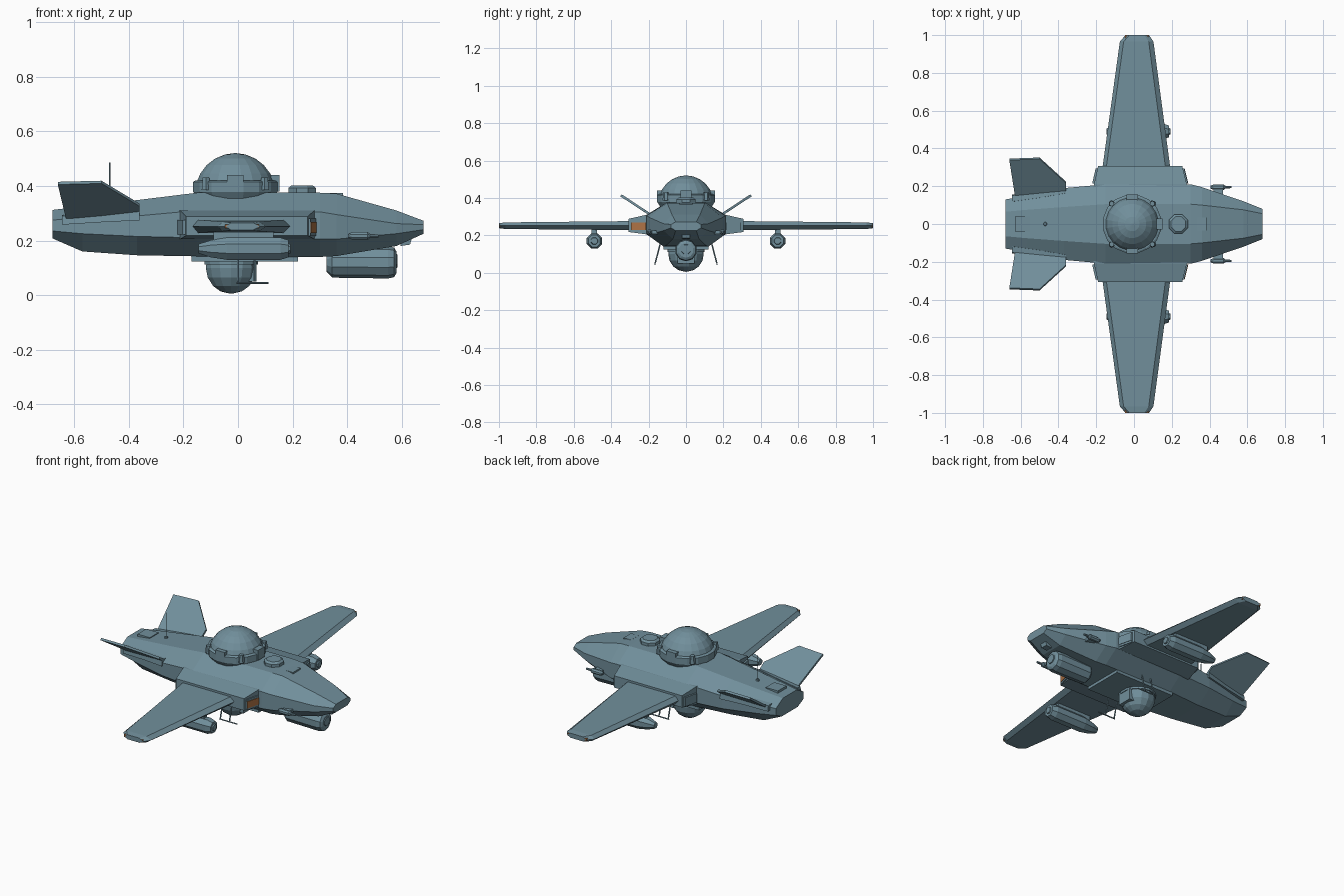
import bpy, bmesh, math
from mathutils import Vector

if "Cube" in bpy.data.objects:
    bpy.data.objects.remove(bpy.data.objects["Cube"])


def mat(name, c):
    m = bpy.data.materials.new(name)
    m.diffuse_color = (*c, 1)
    m.use_nodes = True
    m.node_tree.nodes["Principled BSDF"].inputs["Base Color"].default_value = m.diffuse_color
    return m


BLUE = mat("blue_grey", (0.165, 0.275, 0.33))
ORANGE = mat("dull_orange", (0.42, 0.17, 0.06))


def finish(name, bm, m=BLUE):
    bmesh.ops.recalc_face_normals(bm, faces=bm.faces)
    me = bpy.data.meshes.new(name)
    bm.to_mesh(me)
    bm.free()
    me.materials.append(m)
    ob = bpy.data.objects.new(name, me)
    bpy.context.collection.objects.link(ob)
    return ob


def loft(name, rings, m=BLUE):
    """Skin a list of equal-length point rings and cap both ends."""
    bm = bmesh.new()
    vs = [[bm.verts.new(p) for p in r] for r in rings]
    n = len(vs[0])
    for a, b in zip(vs, vs[1:]):
        for i in range(n):
            j = (i + 1) % n
            bm.faces.new((a[i], a[j], b[j], b[i]))
    bm.faces.new(vs[0])
    bm.faces.new(vs[-1])
    return finish(name, bm, m)


def box(name, x0, x1, y0, y1, z0, z1, m=BLUE):
    ring = lambda x: [(x, y0, z0), (x, y1, z0), (x, y1, z1), (x, y0, z1)]
    return loft(name, [ring(x0), ring(x1)], m)


def tube(name, y, z, stations, n=8, m=BLUE):
    """Round body along x; stations are (x, radius)."""
    return loft(name, [[(x, y + r * math.cos(math.tau * (i + .5) / n),
                         z + r * math.sin(math.tau * (i + .5) / n)) for i in range(n)]
                       for x, r in stations], m)


def turned(name, x, y, stations, n=16, m=BLUE):
    """Round body along z; stations are (z, radius)."""
    return loft(name, [[(x + r * math.cos(math.tau * (i + .5) / n),
                         y + r * math.sin(math.tau * (i + .5) / n), z) for i in range(n)]
                       for z, r in stations], m)


def rod(name, p, q, r=0.004, n=6):
    p, q = Vector(p), Vector(q)
    d = (q - p).normalized()
    u = d.orthogonal().normalized()
    v = d.cross(u)
    return loft(name, [[c + r * (u * math.cos(math.tau * i / n) + v * math.sin(math.tau * i / n))
                        for i in range(n)] for c in (p, q)])


# Fuselage: x, top half width, top z, side half width, shoulder z, lower z, bottom half width, bottom z
sections = [(-.68, .065, .312, .13, .275, .235, .075, .208),
            (-.57, .075, .325, .15, .283, .225, .085, .16),
            (-.37, .09, .348, .19, .29, .215, .10, .146),
            (-.15, .105, .375, .21, .31, .21, .12, .142),
            (.30, .105, .375, .21, .305, .205, .12, .14),
            (.36, .10, .372, .195, .295, .205, .11, .143),
            (.58, .075, .31, .12, .262, .225, .07, .18),
            (.68, .055, .272, .08, .258, .24, .055, .225)]
loft("fuselage", [[(x, a, zt), (x, w, zs), (x, w, zl), (x, b, zb),
                   (x, -b, zb), (x, -w, zl), (x, -w, zs), (x, -a, zt)]
                  for x, a, zt, w, zs, zl, b, zb in sections])
box("belly_bay", -.17, .22, -.12, .12, .124, .16)

# Upper dome with collar
turned("dome_collar", -.01, 0, [(.33, .125), (.378, .157), (.415, .157), (.42, .148)], 16)
turned("upper_dome", -.01, 0, [(.37 + .15 * math.sin(math.radians(t)), .15 * math.cos(math.radians(t)))
                               for t in (0, 15, 30, 45, 60, 75, 88)], 20)
for i in range(4):
    a = math.radians(45 + 90 * i)
    c = (-.01 + .152 * math.cos(a), .152 * math.sin(a))
    turned("dome_clamp", *c, [(.385, .018), (.43, .014)], 6)
box("dome_front_sight", .12, .152, -.03, .03, .38, .44)
for s in (-1, 1):
    box("dome_side_sight", -.04, .02, s * .125, s * .155, .385, .44)

# Belly turret
turned("belly_turret", -.025, 0, [(.10 + .095 * math.sin(math.radians(t)), .095 * math.cos(math.radians(t)))
                                  for t in (-88, -65, -45, -22, 0, 15)], 14)
turned("turret_ring", -.025, 0, [(.112, .10), (.145, .10)], 14)
box("turret_mount", -.05, .068, -.045, .045, .05, .13)

# Roof details
turned("roof_hatch", .235, 0, [(.37, .055), (.392, .055), (.402, .042)], 8)
box("nose_panel", .335, .385, -.035, .035, .34, .374)
box("tail_vent", -.63, -.55, -.04, .04, .30, .332)
rod("antenna", (-.47, 0, .33), (-.47, 0, .485), .0025)
turned("antenna_base", -.47, 0, [(.33, .012), (.345, .008)], 8)

# Chin pod and nose sensor
tube("chin_pod", 0, .12, [(.325, .035), (.345, .056), (.55, .059), (.572, .054), (.58, .04)], 10)
box("chin_mount", .36, .52, -.03, .03, .12, .2)
tube("chin_lens", 0, .125, [(.57, .03), (.585, .026)], 8)
loft("nose_sensor", [[(.59, -.025, .23), (.59, .025, .23), (.595, .02, .18), (.595, -.02, .18)],
                     [(.645, -.025, .235), (.645, .025, .235), (.63, .02, .185), (.63, -.02, .185)]])

for s in (-1, 1):
    # Wing root block
    loft("wing_root", [[(-.22, s * .15, .205), (.29, s * .15, .205), (.29, s * .15, .31), (-.22, s * .15, .31)],
                       [(-.212, s * .21, .205), (.28, s * .21, .205), (.28, s * .21, .31), (-.212, s * .21, .31)],
                       [(-.19, s * .308, .218), (.255, s * .308, .218),
                        (.255, s * .308, .288), (-.19, s * .308, .288)]])

    # Intake and exhaust frames at both ends of the root
    def plate(name, xa, xb, z0, z1, d, m):
        dx = d if xa > 0 else -d
        loft(name, [[(xa, s * .215, z0), (xa + dx, s * .215, z0), (xa + dx, s * .215, z1), (xa, s * .215, z1)],
                    [(xb, s * .295, z0), (xb + dx, s * .295, z0), (xb + dx, s * .295, z1), (xb, s * .295, z1)]], m)
    plate("intake_frame", .275, .255, .217, .28, .010, BLUE)
    plate("intake_panel", .275, .255, .228, .268, .013, ORANGE if s < 0 else BLUE)
    plate("exhaust_frame", -.211, -.193, .222, .275, .010, BLUE)

    # Wing: tapered six-sided section with a clipped tip
    wing = []
    for y, xr, xf, zb, zt in ((.29, -.168, .193, .228, .276), (.965, -.075, .103, .234, .269),
                              (1.0, -.045, .08, .238, .265)):
        zm = (zb + zt) / 2
        wing.append([(xr, s * y, zm), (xr + .02, s * y, zt), (xf - .025, s * y, zt),
                     (xf, s * y, zm), (xf - .025, s * y, zb), (xr + .02, s * y, zb)])
    loft("wing", wing)
    for x in (-.04, .068):
        box("wing_tip_light", x - .008, x + .008, s * .985, s * 1.0, .245, .259, ORANGE)

    # Under-wing pod
    tube("wing_pod", s * .49, .17, [(-.145, .018), (-.10, .034), (-.04, .044), (.155, .044), (.185, .034)], 8)
    tube("wing_pod_nozzle", s * .49, .17, [(.18, .022), (.192, .018)], 8)
    box("wing_pylon", -.09, .13, s * .475, s * .505, .20, .24)

    # Canted tail fin
    prof = [(-.63, .285), (-.36, .285), (-.36, .33), (-.50, .414), (-.66, .410)]
    cant = lambda z: .152 + (z - .285) * 1.52
    fin = [[(x, s * (cant(z) + k * .004), z - k * .005) for x, z in prof] for k in (-1, 1)]
    loft("tail_fin", fin)
    loft("fin_fairing", [[(x, s * (y + dy), z + dz) for dy, dz in
                          ((-.02, -.02), (.02, -.02), (.016, .012), (-.016, .016))]
                         for x, y, z in ((-.645, .135, .278), (-.5, .155, .287), (-.36, .18, .294))])

    # Nose cannon
    tube("nose_gun", s * .195, .217, [(.405, .008), (.42, .015), (.475, .015), (.485, .007), (.515, .006)], 8)
    box("nose_gun_mount", .42, .47, s * .12, s * .195, .208, .226)

    # Belly strut and rail
    for x in (.0, .06):
        rod("belly_strut", (x, s * .135, .165), (x, s * .165, .05), .004)
    rod("belly_rail", (-.005, s * .166, .045), (.112, s * .166, .045), .0035)
